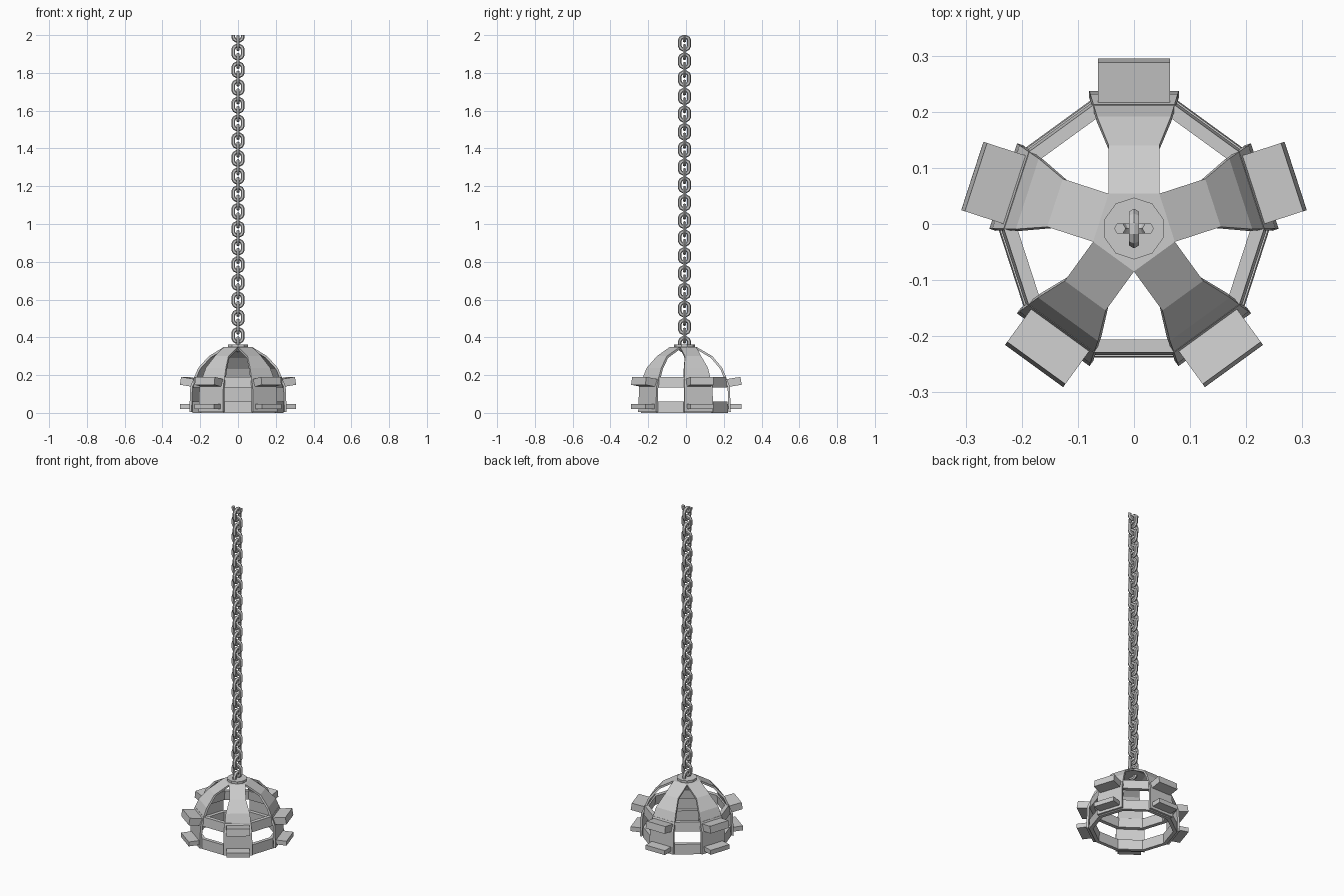
import bpy, bmesh, math
from mathutils import Matrix, Vector

if "Cube" in bpy.data.objects:
    bpy.data.objects.remove(bpy.data.objects["Cube"])

CY = -0.008  # centre of the five-fold symmetry
ORIGIN = Matrix.Translation((0, CY, 0))


def finish(name, bm):
    bmesh.ops.recalc_face_normals(bm, faces=bm.faces[:])
    me = bpy.data.meshes.new(name)
    bm.to_mesh(me)
    bm.free()
    ob = bpy.data.objects.new(name, me)
    bpy.context.collection.objects.link(ob)
    return ob


def spin(k):
    return ORIGIN @ Matrix.Rotation(math.radians(72 * k), 4, 'Z')


# dome shell: pentagon crown plus five widening straps (distance, height, half width)
profile = [(0.062, 0.35, 0.045), (0.148, 0.30, 0.045), (0.2, 0.238, 0.066),
           (0.24, 0.14, 0.078), (0.245, 0.005, 0.08)]
bm = bmesh.new()
crown = []
for k in range(5):
    rows = []
    for d, z, w in profile:
        rows.append([bm.verts.new(spin(k) @ Vector((s * w, d, z))) for s in (1, -1)])
    for a, b in zip(rows, rows[1:]):
        bm.faces.new((a[0], a[1], b[1], b[0]))
    crown += rows[0]
bm.faces.new(crown)
bmesh.ops.remove_doubles(bm, verts=bm.verts[:], dist=0.002)
bmesh.ops.recalc_face_normals(bm, faces=bm.faces[:])
top = max(bm.faces, key=lambda f: f.calc_center_median().z)
if top.normal.z < 0:
    bmesh.ops.reverse_faces(bm, faces=bm.faces[:])
me = bpy.data.meshes.new("dome_straps")
bm.to_mesh(me)
bm.free()
dome = bpy.data.objects.new("dome_straps", me)
bpy.context.collection.objects.link(dome)
mod = dome.modifiers.new("thickness", 'SOLIDIFY')
mod.thickness = 0.012
mod.offset = -1


# ten-sided hoops behind the straps
def hoop(name, z0, z1, r0, r1, wall):
    bm = bmesh.new()
    cols = []
    for i in range(10):
        a = math.radians(18 + 36 * i + 54)
        section = [(r0, z0), (r1, z1), (r1 - wall, z1), (r0 - wall, z0)]
        cols.append([bm.verts.new((r * math.cos(a), r * math.sin(a) + CY, z))
                     for r, z in section])
    for i in range(10):
        a, b = cols[i], cols[(i + 1) % 10]
        for j in range(4):
            bm.faces.new((a[j], b[j], b[(j + 1) % 4], a[(j + 1) % 4]))
    finish(name, bm)


hoop("lower_hoop", 0.0, 0.06, 0.242, 0.24, 0.022)
hoop("upper_hoop", 0.135, 0.19, 0.237, 0.232, 0.024)


# rows of rectangular pegs
def pegs(name, d0, d1, z, thick, tilt):
    bm = bmesh.new()
    for k in range(5):
        m = (spin(k) @ Matrix.Translation((0, (d0 + d1) / 2, z))
             @ Matrix.Rotation(math.radians(tilt), 4, 'X')
             @ Matrix.Diagonal((0.128, d1 - d0, thick, 1)))
        bmesh.ops.create_cube(bm, size=1, matrix=m)
    finish(name, bm)


pegs("upper_pegs", 0.215, 0.3, 0.163, 0.042, 9)
pegs("lower_pegs", 0.22, 0.303, 0.034, 0.027, 0)

# crown disc
bm = bmesh.new()
bmesh.ops.create_cone(bm, cap_ends=True, segments=10, radius1=0.055, radius2=0.055,
                      depth=0.018, matrix=ORIGIN @ Matrix.Translation((0, 0, 0.354)))
finish("crown_disc", bm)

# chain of alternating links, the top one cut open
quarter = [(0.025, 0.015), (0.019, 0.027), (0.008, 0.033)]
path = (quarter + [(-x, z) for x, z in reversed(quarter)]
        + [(-x, -z) for x, z in quarter] + [(x, -z) for x, z in reversed(quarter)])


def add_link(bm, z, turned):
    m = ORIGIN @ Matrix.Translation((0, 0, z)) @ Matrix.Rotation(math.pi / 2 * turned, 4, 'Z')
    n = len(path)
    rings = []
    for i, (x, h) in enumerate(path):
        p, q = Vector(path[i - 1]), Vector(path[(i + 1) % n])
        t = (q - p).normalized()
        out = Vector((t.y, 0, -t.x))
        rings.append([bm.verts.new(m @ (Vector((x, 0, h)) + 0.0105 * (
            out * math.cos(a) + Vector((0, math.sin(a), 0)))))
            for a in (math.pi / 3 * j for j in range(6))])
    for i in range(n):
        a, b = rings[i], rings[(i + 1) % n]
        for j in range(6):
            bm.faces.new((a[j], a[(j + 1) % 6], b[(j + 1) % 6], b[j]))


bm = bmesh.new()
for i in range(36):
    add_link(bm, 2.004 - 0.0469 * i, i % 2)
cut = bmesh.ops.bisect_plane(bm, geom=bm.verts[:] + bm.edges[:] + bm.faces[:],
                             plane_co=(0, 0, 2), plane_no=(0, 0, 1), clear_outer=True)
bmesh.ops.holes_fill(bm, edges=[e for e in bm.edges if e.is_boundary], sides=0)
finish("chain", bm)
